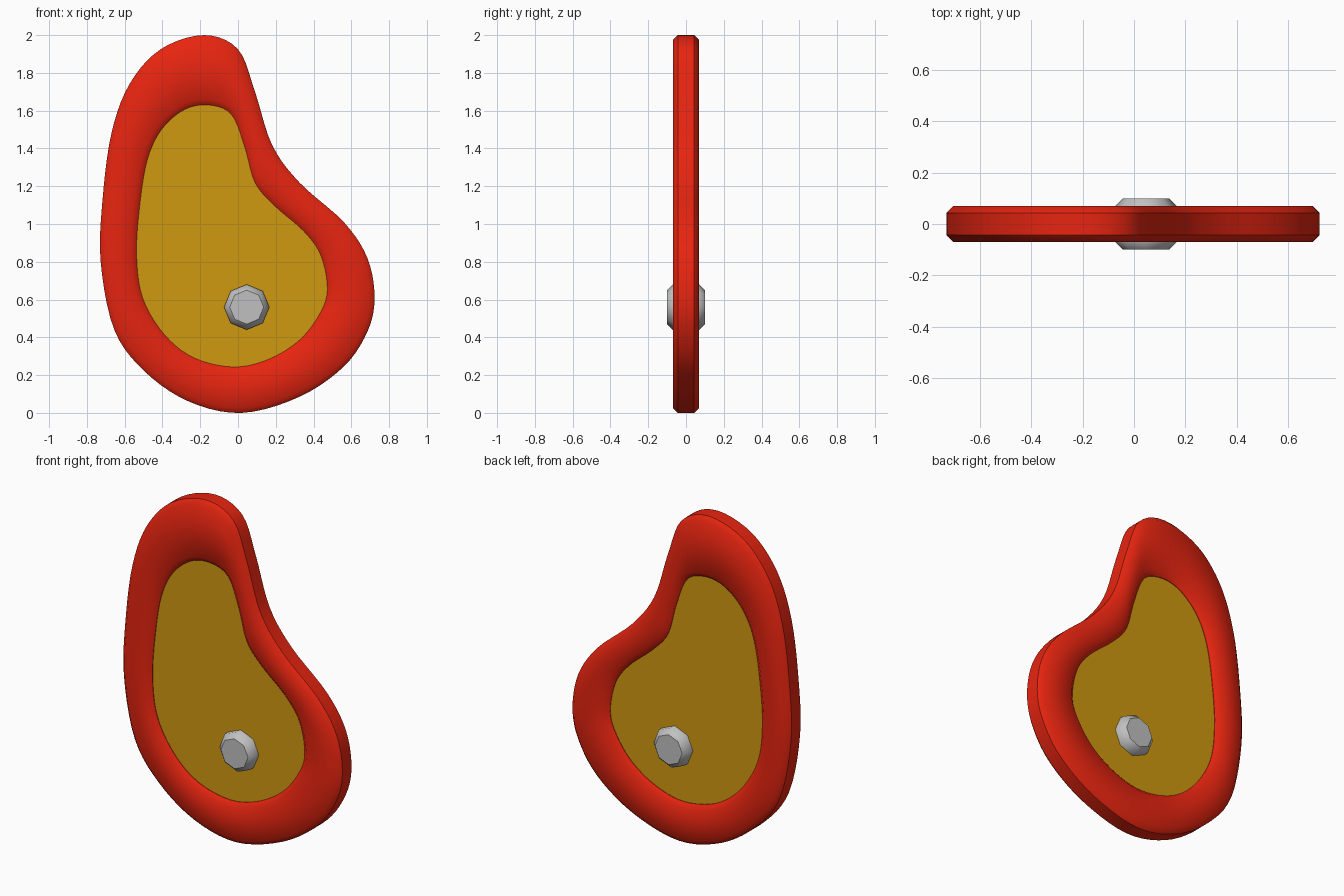
import bpy, bmesh, math
from mathutils import Vector

if "Cube" in bpy.data.objects:
    bpy.data.objects.remove(bpy.data.objects["Cube"])

OUTER = [(-.18, 2.0), (0, 1.925), (.09, 1.70), (.18, 1.42), (.325, 1.22), (.56, 1.01), (.685, .82),
         (.723, .61), (.685, .43), (.56, .245), (.325, .085), (.02, 0), (-.26, .06), (-.495, .22),
         (-.655, .44), (-.727, .80), (-.717, 1.13), (-.67, 1.48), (-.575, 1.74), (-.41, 1.925)]
INNER = [(-.155, 1.63), (-.035, 1.58), (.035, 1.41), (.09, 1.22), (.19, 1.10), (.35, .96), (.44, .83),
         (.473, .65), (.43, .52), (.325, .385), (.165, .285), (-.02, .243), (-.23, .29), (-.39, .415),
         (-.505, .61), (-.537, .84), (-.52, 1.10), (-.48, 1.34), (-.405, 1.50), (-.285, 1.605)]


def material(name, col):
    m = bpy.data.materials.new(name)
    m.diffuse_color = (*col, 1)
    m.use_nodes = True
    m.node_tree.nodes["Principled BSDF"].inputs["Base Color"].default_value = m.diffuse_color
    return m


def smooth_loop(pts, steps=5):
    """Closed Catmull-Rom curve through the points."""
    p = [Vector(q) for q in pts]
    n, out = len(p), []
    for i in range(n):
        a, b, c, d = p[i - 1], p[i], p[(i + 1) % n], p[(i + 2) % n]
        for s in range(steps):
            t = s / steps
            out.append(.5 * (2 * b + (c - a) * t + (2 * a - 5 * b + 4 * c - d) * t * t
                             + (3 * b - a - 3 * c + d) * t ** 3))
    return out


def offset(loop, d):
    """Move a clockwise loop outwards by d."""
    n, out = len(loop), []
    for i in range(n):
        t = (loop[(i + 1) % n] - loop[i - 1]).normalized()
        out.append(loop[i] + Vector((-t.y, t.x)) * d)
    return out


def loft(name, rings, mat, caps=False, closed=False, angle=40):
    """Skin a list of (loop, y) rings."""
    bm = bmesh.new()
    vr = [[bm.verts.new((q[0], y, q[1])) for q in loop] for loop, y in rings]
    n = len(vr[0])
    pairs = list(zip(vr, vr[1:])) + ([(vr[-1], vr[0])] if closed else [])
    for a, b in pairs:
        for i in range(n):
            j = (i + 1) % n
            bm.faces.new((a[i], a[j], b[j], b[i]))
    if caps:
        bm.faces.new(vr[0])
        bm.faces.new(vr[-1])
    bmesh.ops.recalc_face_normals(bm, faces=bm.faces)
    me = bpy.data.meshes.new(name)
    bm.to_mesh(me)
    bm.free()
    ob = bpy.data.objects.new(name, me)
    bpy.context.collection.objects.link(ob)
    me.materials.append(mat)
    bpy.ops.object.select_all(action='DESELECT')
    ob.select_set(True)
    bpy.context.view_layer.objects.active = ob
    bpy.ops.object.shade_smooth_by_angle(angle=math.radians(angle))
    return ob


red = material("red", (.80, .018, .005))
gold = material("gold", (.63, .32, .005))
grey = material("grey", (.53, .53, .53))

outer, inner = smooth_loop(OUTER), smooth_loop(INNER)

# Raised rim: flat outer wall, chamfered shoulders, sloping inner lip
out_in = offset(outer, -.027)
lip = offset(inner, .03)
rim = loft("rim", [(outer, -.043), (out_in, -.07), (lip, -.07), (inner, -.043),
                   (inner, .043), (lip, .07), (out_in, .07), (outer, .043)],
           red, closed=True, angle=46)
# The outer wall edges stay crisp
bm = bmesh.new()
bm.from_mesh(rim.data)
bm.verts.ensure_lookup_table()
n = len(outer)
for e in bm.edges:
    a, b = sorted(v.index for v in e.verts)
    if b < n or a >= 7 * n:
        e.smooth = False
bm.to_mesh(rim.data)
bm.free()

# Central plate set into the rim
plate_loop = offset(inner, .01)
loft("plate", [(plate_loop, -.04), (plate_loop, .04)], gold, caps=True)


# Eight-sided bolt through the plate
def octagon(r):
    return [(.046 + r * math.sin(k * math.pi / 4), .56 + r * math.cos(k * math.pi / 4)) for k in range(8)]


loft("bolt", [(octagon(.09), -.10), (octagon(.12), -.07), (octagon(.12), .07), (octagon(.09), .10)],
     grey, caps=True, angle=44)
